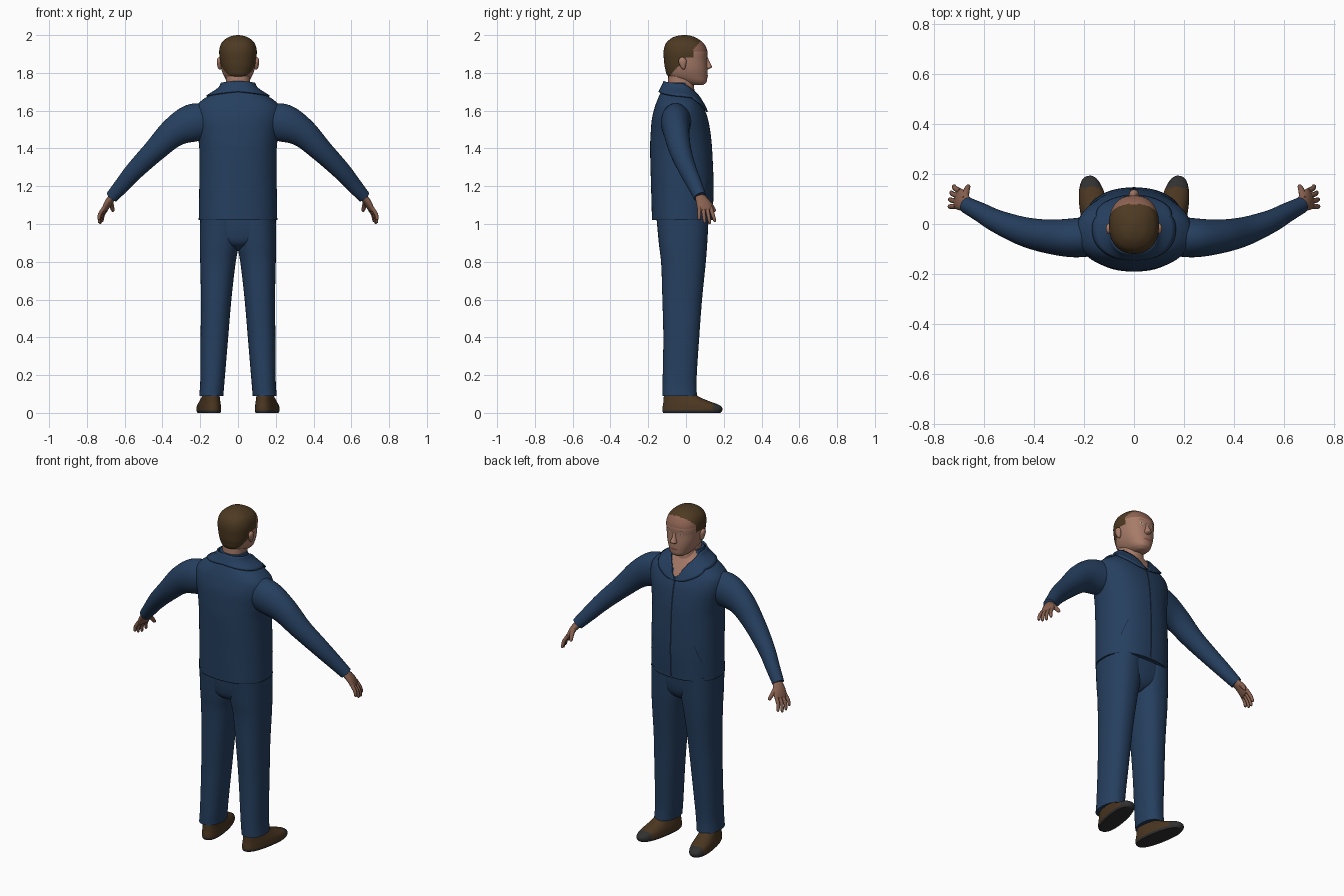
import bpy, bmesh
from math import sin, cos, pi, radians
from mathutils import Vector, Matrix

if "Cube" in bpy.data.objects:
    bpy.data.objects.remove(bpy.data.objects["Cube"])


def material(name, *rgb):
    mat = bpy.data.materials.new(name)
    mat.use_nodes = True
    mat.diffuse_color = (*rgb, 1)
    mat.node_tree.nodes["Principled BSDF"].inputs["Base Color"].default_value = (*rgb, 1)
    return mat


NAVY = material("navy cloth", .019, .05, .115)
SEAM = material("dark seam", .006, .013, .03)
SKIN = material("skin", .39, .2, .14)
SCALP = material("bare scalp", .27, .125, .085)
HAND = material("hand skin", .25, .12, .08)
HAIR = material("brown hair", .075, .042, .016)
SHOE = material("brown leather", .07, .037, .015)
SOLE = material("dark rubber", .03, .03, .03)
EYE = material("eye white", .5, .42, .38)
LIPS = material("lips", .26, .09, .07)


def grid(name, rows, mats, rule=None, side=1, tube=True):
    """Skin rows of points into one mesh; tubes are closed and capped."""
    bm = bmesh.new()
    vs = [[bm.verts.new((p.x * side, p.y, p.z)) for p in row] for row in rows]
    n = len(rows[0])
    for a, b in zip(vs, vs[1:]):
        for i in range(n if tube else n - 1):
            j = (i + 1) % n
            bm.faces.new((a[i], a[j], b[j], b[i]))
    if tube:
        bm.faces.new(vs[0])
        bm.faces.new(vs[-1])
    bmesh.ops.recalc_face_normals(bm, faces=bm.faces)
    if rule:
        for f in bm.faces:
            f.material_index = rule(f.calc_center_median())
    mesh = bpy.data.meshes.new(name)
    bm.to_mesh(mesh)
    bm.free()
    for m in mats:
        mesh.materials.append(m)
    ob = bpy.data.objects.new(name, mesh)
    bpy.context.collection.objects.link(ob)
    bpy.ops.object.select_all(action='DESELECT')
    bpy.context.view_layer.objects.active = ob
    ob.select_set(True)
    bpy.ops.object.shade_smooth_by_angle(angle=radians(50))
    return ob


def spline(stations, keys, k):
    """Smooth interpolation of station tuples over rising keys."""
    i = max([j for j in range(len(keys) - 1) if keys[j] <= k], default=0)
    lo, hi = max(i - 1, 0), min(i + 2, len(keys) - 1)
    h = keys[i + 1] - keys[i]
    t = (k - keys[i]) / h
    out = []
    for a, b, c, d in zip(stations[lo], stations[i], stations[i + 1], stations[hi]):
        m, w = (c - a) / (keys[i + 1] - keys[lo]) * h, (d - b) / (keys[hi] - keys[i]) * h
        s, q = t * t * (3 - 2 * t), t * (1 - t)
        out.append(b + (c - b) * s + q * (1 - t) * m - q * t * w)
    return out


def surf(secs, z, ang, off=0, power=2.3):
    """Point on a body given by sections (z, x min, x max, y min, y max)."""
    _, x0, x1, y0, y1 = spline(secs, [s[0] for s in secs], z)
    c, s = cos(ang), sin(ang)
    shape = lambda v: (abs(v) ** (2 / power)) * (1 if v > 0 else -1)
    return Vector(((x0 + x1) / 2 + ((x1 - x0) / 2 + off) * shape(c),
                   (y0 + y1) / 2 + ((y1 - y0) / 2 + off) * shape(s), z))


def body(name, secs, mats, rule=None, side=1, n=40, m=40, power=2.3, turn=None):
    z0, z1 = secs[0][0], secs[-1][0]
    rows = [[surf(secs, z0 + (z1 - z0) * j / m, 2 * pi * i / n, 0, power) for i in range(n)]
            for j in range(m + 1)]
    if turn:
        rows = [[turn @ p for p in r] for r in rows]
    return grid(name, rows, mats, rule, side)


def limb(name, stations, mat, side, n=20, m=30, axis=None):
    """Tube along stations (x, y, z, radius across, radius along the other way)."""
    last = len(stations) - 1
    pts = [spline(stations, range(last + 1), last * j / m) for j in range(m + 1)]
    rows = []
    for j, p in enumerate(pts):
        tan = (Vector(pts[min(j + 1, m)][:3]) - Vector(pts[max(j - 1, 0)][:3])).normalized()
        u = tan.cross(Vector(axis).cross(tan) if axis else Vector((0, 0, 1))).normalized()
        if axis:
            u = (Vector(axis) - tan * tan.dot(Vector(axis))).normalized()
        v = u.cross(tan)
        rows.append([Vector(p[:3]) + u * p[3] * cos(2 * pi * i / n) + v * p[4] * sin(2 * pi * i / n)
                     for i in range(n)])
    return grid(name, rows, [mat], None, side)


def patch(name, secs, a0, a1, lo, hi, mat, off=.002, side=1, n=12, m=3):
    """Thin plate lying on a body between two angles; lo and hi give its z edges."""
    rows = []
    for j in range(m + 1):
        rows.append([surf(secs, lo(i / n) + (hi(i / n) - lo(i / n)) * j / m,
                          radians(a0 + (a1 - a0) * i / n), off) for i in range(n + 1)])
    return grid(name, rows, [mat], None, side, tube=False)


def ramp(points, d):
    for (a, p), (b, q) in zip(points, points[1:]):
        if d <= b:
            return p + (q - p) * (d - a) / (b - a)
    return points[-1][1]


def even(rows):
    """Sections symmetric in x, from (z, half width, y min, y max)."""
    return [(z, -w, w, a, b) for z, w, a, b in rows]


# Jacket with an open neck
torso = even([(1.02, .208, -.18, .14), (1.2, .205, -.185, .146), (1.4, .205, -.19, .138),
              (1.48, .215, -.187, .13), (1.56, .23, -.18, .115), (1.62, .225, -.165, .092),
              (1.66, .185, -.15, .07), (1.69, .135, -.137, .052), (1.72, .092, -.122, .035),
              (1.75, .076, -.108, .022)])
body("jacket", torso, [NAVY, SKIN],
     lambda c: int(c.y > 0 and c.z > 1.6 and abs(c.x) < (c.z - 1.59) * .58), n=72, m=80)

# Folded collar following the neckline
NECK = [(0, 1.6), (.047, 1.66), (.107, 1.69), (.26, 1.72), (.4, 1.742), (1, 1.756)]
FOLD = [(0, 1.594), (.06, 1.6), (.14, 1.625), (.3, 1.67), (1, 1.7)]
back = lambda t: 1 - abs(2 * t - 1)
collar = patch("collar", torso, 90, 450, lambda t: ramp(FOLD, back(t)),
               lambda t: ramp(NECK, back(t)), NAVY, .009, n=80, m=6)
thick = collar.modifiers.new("thickness", 'SOLIDIFY')
thick.thickness, thick.offset = .009, 0

# Zip and hem seam
patch("zip", torso, 89.2, 90.8, lambda t: 1.03, lambda t: 1.6, SEAM, n=2, m=40)
patch("hem_seam", torso, 0, 360, lambda t: 1.021, lambda t: 1.025, SEAM, .001, n=72, m=1)

# Seat of the trousers
body("trouser_seat", even([(.86, .02, -.07, .05), (.89, .09, -.125, .09), (.94, .17, -.145, .11),
                           (1.04, .195, -.155, .12)]), [NAVY], power=2.5, m=16)

# Neck and head
body("neck", even([(1.6, .07, -.09, .05), (1.7, .066, -.095, .045), (1.76, .064, -.095, .04),
                   (1.84, .07, -.09, .04)]), [SKIN], m=16)
head = even([(1.735, .03, .02, .09), (1.75, .052, -.03, .108), (1.78, .073, -.092, .113),
             (1.82, .088, -.11, .114), (1.87, .096, -.117, .112), (1.92, .099, -.118, .112),
             (1.96, .086, -.104, .09), (1.985, .058, -.075, .056), (1.995, .034, -.05, .03),
             (2, .006, -.02, .005)])


def head_colour(c):
    crown = c.z > 1.88 and c.y < .04
    nape = c.z > 1.782 and c.y < -.09 + (c.z - 1.78) * .9
    return 1 if crown or nape else 2 if c.z > 1.915 else 0


body("head", head, [SKIN, HAIR, SCALP], head_colour, n=80, m=80)
body("nose", even([(1.818, .012, .09, .116), (1.828, .02, .09, .136), (1.838, .017, .09, .136),
                   (1.86, .011, .09, .124), (1.89, .008, .09, .112)]), [SKIN], n=16, m=16)
bow = lambda z, h: (lambda t: z + h * sin(pi * t))
patch("mouth", head, 72, 108, bow(1.786, -.006), bow(1.786, .005), LIPS, .003)

for side, label in ((1, "left"), (-1, "right")):
    # Face details
    patch(label + "_eye", head, 64, 78, bow(1.88, -.006), bow(1.88, .006), EYE, .002, side)
    patch(label + "_iris", head, 68.5, 73.5, bow(1.88, -.005), bow(1.88, .005), HAIR, .003, side)
    patch(label + "_brow", head, 61, 80, bow(1.896, .002), bow(1.899, .005), SCALP, .003, side)
    limb(label + "_ear", [(.09, -.012, 1.82, .005, .005), (.095, -.014, 1.83, .012, .012),
                          (.1, -.018, 1.858, .012, .021), (.1, -.02, 1.872, .01, .018),
                          (.097, -.02, 1.882, .004, .006)], SKIN, side, m=16, axis=(1, 0, 0))

    # Slanted pocket slit
    patch(label + "_pocket", torso, 38, 52, lambda t: 1.13 + .1 * t, lambda t: 1.138 + .1 * t,
          SEAM, .002, side)

    # Sleeve
    limb(label + "_sleeve", [(.14, -.045, 1.55, .08, .085), (.24, -.055, 1.535, .078, .1),
                             (.34, -.05, 1.485, .068, .079), (.44, -.03, 1.39, .058, .061),
                             (.545, .01, 1.285, .046, .05), (.61, .045, 1.21, .039, .042),
                             (.668, .075, 1.143, .033, .034)], NAVY, side, n=32, m=40)

    # Hand: palm, four fingers and thumb
    across = Vector((.25, -.97, 0))
    limb(label + "_palm", [(.655, .068, 1.155, .024, .02), (.685, .09, 1.115, .038, .019),
                           (.703, .102, 1.08, .042, .014), (.708, .105, 1.07, .036, .008)],
         HAND, side, axis=across)
    for k, finger in enumerate(("index", "middle", "ring", "little")):
        shift = (k - 1.5) * .021
        reach = (.92, 1.05, 1, .8)[k]
        root = Vector((.702, .101, 1.085)) + across * shift
        path = [root + (Vector((.03, .012, -.08)) * t * reach + across * shift * .35 * t
                        + Vector((.008, 0, 0)) * sin(pi * t)) for t in (0, .5, .9, 1)]
        limb(f"{label}_{finger}_finger", [(*p, r, r) for p, r in zip(path, (.011, .01, .008, .004))],
             HAND, side, n=10, m=9)
    limb(label + "_thumb", [(.675, .1, 1.13, .015, .015), (.67, .13, 1.1, .013, .013),
                            (.662, .15, 1.072, .009, .009), (.66, .153, 1.066, .004, .004)],
         HAND, side, n=12, m=9)

    # Trouser leg and ankle
    body(label + "_trouser_leg",
         [(.09, .078, .205, -.125, .058), (.16, .072, .2, -.124, .055), (.4, .052, .198, -.12, .07),
          (.6, .035, .196, -.125, .085), (.8, .012, .2, -.132, .105), (.89, -.004, .202, -.143, .112),
          (1.04, -.01, .2, -.157, .12)], [NAVY], None, side)
    body(label + "_ankle", [(.05, .1, .18, -.1, .02), (.15, .105, .175, -.09, .01)], [SKIN], None, side, m=2)

    # Shoe turned outward, with dark toe and sole
    pivot = Matrix.Translation((.14, -.05, 0))
    turn = pivot @ Matrix.Rotation(radians(-10), 4, 'Z') @ pivot.inverted()
    body(label + "_shoe",
         [(0, .088, .192, -.122, .185), (.012, .083, .197, -.126, .195), (.03, .084, .196, -.125, .193),
          (.045, .086, .194, -.122, .172), (.06, .09, .19, -.12, .13), (.085, .096, .184, -.118, .07),
          (.112, .1, .18, -.115, .035)],
         [SHOE, SOLE], lambda c: int(c.z < .012 or c.y > .145), side, n=48, m=28, power=2.4, turn=turn)
